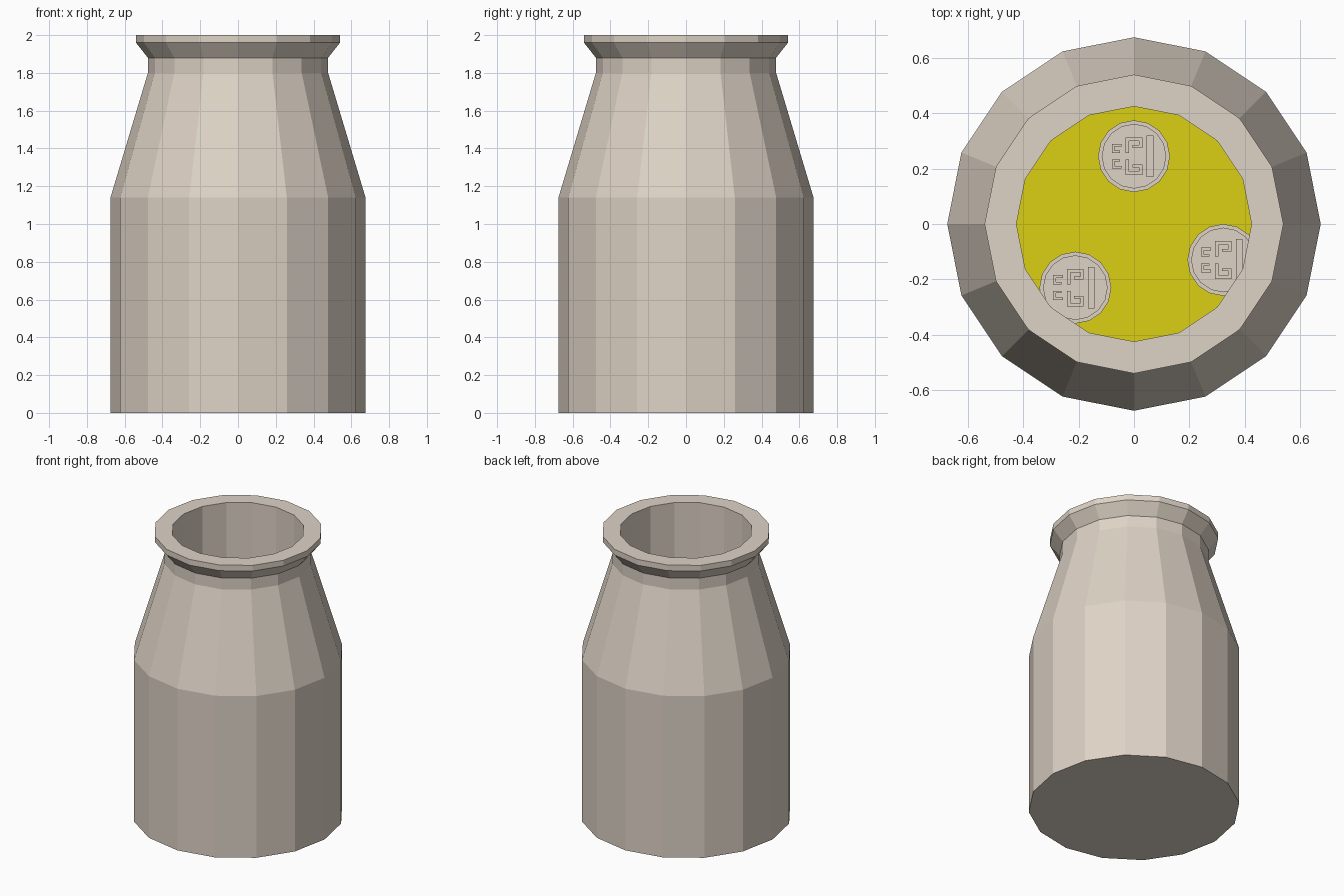
import bpy, bmesh, math

if "Cube" in bpy.data.objects:
    bpy.data.objects.remove(bpy.data.objects["Cube"])

SIDES = 16
FILL_Z = 1.2


def material(name, rgb):
    m = bpy.data.materials.new(name)
    m.diffuse_color = (*rgb, 1)
    m.use_nodes = True
    m.node_tree.nodes["Principled BSDF"].inputs["Base Color"].default_value = m.diffuse_color
    return m


pewter = material("warm_grey", (0.73, 0.65, 0.565))
yellow = material("yellow", (0.71, 0.62, 0.006))


def lathe(name, profile, mat, center=(0, 0), sides=SIDES):
    """Faceted solid of revolution, capped at both ends of the profile."""
    bm = bmesh.new()
    rings = []
    for r, z in profile:
        rings.append([bm.verts.new((r * math.cos(2 * math.pi * i / sides),
                                    r * math.sin(2 * math.pi * i / sides), z))
                      for i in range(sides)])
    for a, b in zip(rings, rings[1:]):
        for i in range(sides):
            j = (i + 1) % sides
            bm.faces.new((a[i], a[j], b[j], b[i]))
    bm.faces.new(rings[0][::-1])
    bm.faces.new(rings[-1])
    return finish(bm, name, mat, (center[0], center[1], 0))


def finish(bm, name, mat, location):
    bmesh.ops.recalc_face_normals(bm, faces=bm.faces)
    me = bpy.data.meshes.new(name)
    bm.to_mesh(me)
    bm.free()
    me.materials.append(mat)
    ob = bpy.data.objects.new(name, me)
    ob.location = location
    bpy.context.collection.objects.link(ob)
    return ob


def box(bm, x0, x1, y0, y1, z0, z1):
    v = bmesh.ops.create_cube(bm, size=1)["verts"]
    bmesh.ops.scale(bm, vec=(x1 - x0, y1 - y0, z1 - z0), verts=v)
    bmesh.ops.translate(bm, vec=((x0 + x1) / 2, (y0 + y1) / 2, (z0 + z1) / 2), verts=v)


# Can: outer wall, shoulder, neck, flared lip, then the inner wall
lathe("can_body", [(0.675, 0), (0.675, 1.14), (0.477, 1.8), (0.477, 1.88),
                   (0.54, 1.96), (0.54, 2.0), (0.425, 2.0), (0.425, FILL_Z - 0.1)], pewter)

# Yellow filling
lathe("filling", [(0.425, FILL_Z - 0.05), (0.425, FILL_Z)], yellow)

# Abstract fret ornament, one half: x0, x1, y0, y1
FRET = [(-0.03, 0.03, 0.055, 0.068), (0.018, 0.03, 0.03, 0.055), (-0.005, 0.018, 0.03, 0.04),
        (-0.03, -0.018, 0.012, 0.055), (-0.08, -0.045, 0.035, 0.045),
        (-0.08, -0.07, 0.012, 0.035), (-0.07, -0.05, 0.012, 0.02)]

# Coins with a raised rim and shallow relief
for n, (x, y) in enumerate([(0, 0.245), (0.323, -0.13), (-0.212, -0.23)], 1):
    top = FILL_Z + 0.03
    lathe(f"coin_{n}", [(0.13, FILL_Z - 0.01), (0.13, top), (0.115, top),
                        (0.115, top - 0.008)], pewter, (x, y))
    bm = bmesh.new()
    for x0, x1, y0, y1 in FRET:
        for s in (1, -1):
            box(bm, x0, x1, *sorted((s * y0, s * y1)), top - 0.01, top - 0.002)
    box(bm, 0.045, 0.07, -0.075, 0.075, top - 0.01, top - 0.002)
    finish(bm, f"coin_relief_{n}", pewter, (x, y, 0))
